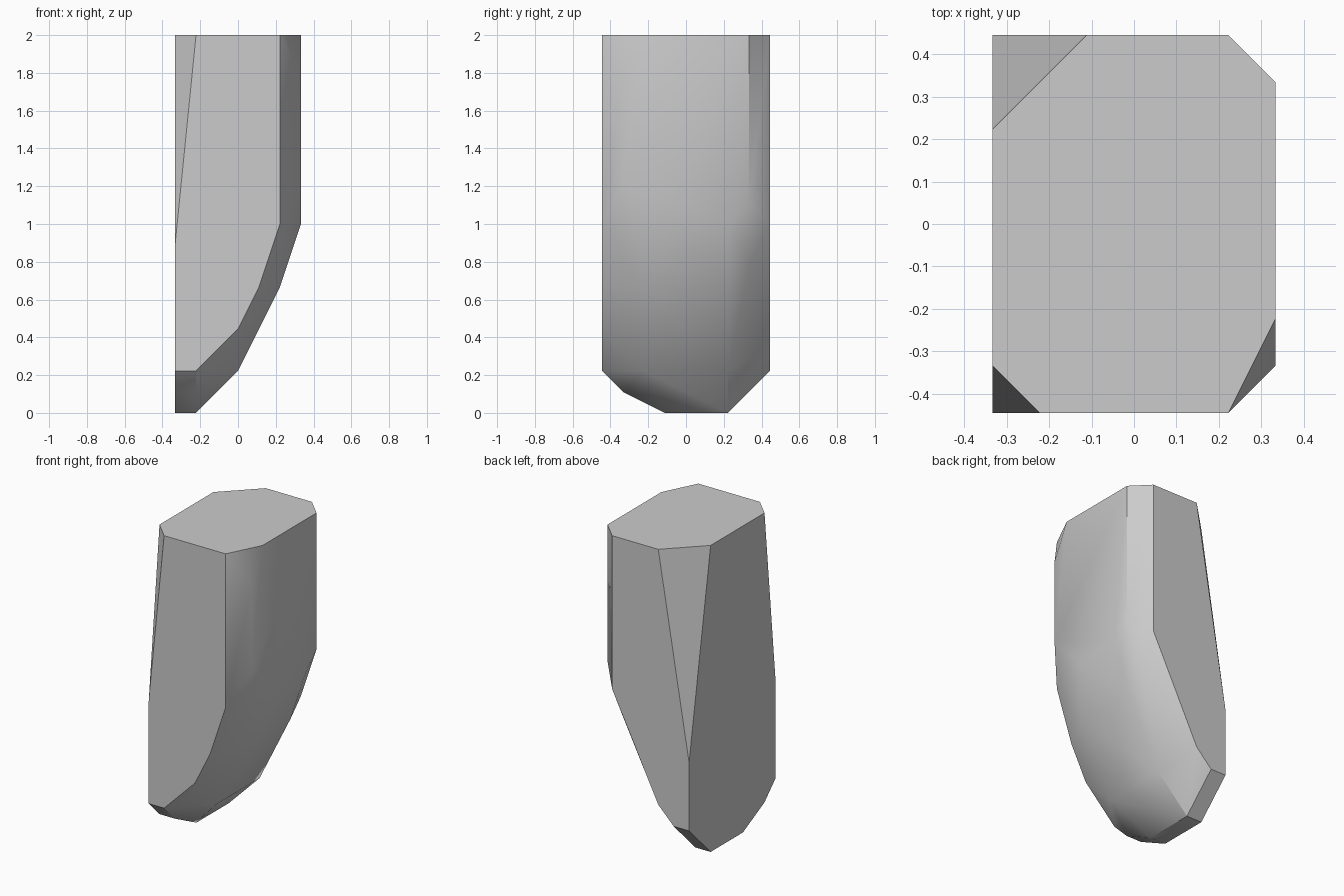
import bpy
import bmesh
import math

cube = bpy.data.objects.get("Cube")
if cube:
    bpy.data.objects.remove(cube, do_unlink=True)

UNIT = 1 / 9  # modelling grid: the block is 6 x 8 x 18 units

# Flat faces and rims, as grid points
top_rim = [(x, y, 18) for x, y in
           [(-3, -3), (-2, -4), (2, -4), (3, -2), (3, 3), (2, 4), (-1, 4), (-3, 2)]]
front_rim = [(x, -4, z) for x, z in
             [(-3, 8), (-3, 2), (-2, 2), (0, 4), (1, 6), (2, 9)]]
back_rim = [(x, 4, z) for x, z in
            [(-3, 6), (-3, 2), (-2, 2), (-1, 3), (2, 9)]]
# Underside strip, swept across the narrow foot
foot = [(x, y, z) for x in (-3, -2)
        for y, z in [(-3, 1), (-1, 0), (2, 0)]]
# Curved belly: upper corners, then the row pairs running down to the foot
shoulders = [(3, -3, 16), (3, -3, 11), (3, 3, 10), (2, 3, 7)]
belly = [(x, y, z) for x, z, front in [(3, 9, -1), (2, 6, -2), (0, 2, -2)]
         for y in (front, 2)]

# Wrap one faceted skin around the rims
bm = bmesh.new()
for p in top_rim + front_rim + back_rim + foot + shoulders + belly:
    bm.verts.new([c * UNIT for c in p])
for v in bm.verts:
    v.co.z = max(v.co.z, 0)
bmesh.ops.convex_hull(bm, input=bm.verts[:])
bmesh.ops.delete(bm, geom=[v for v in bm.verts if not v.link_faces], context='VERTS')
bmesh.ops.dissolve_limit(bm, angle_limit=math.radians(0.5),
                         verts=bm.verts[:], edges=bm.edges[:])
bmesh.ops.recalc_face_normals(bm, faces=bm.faces[:])

# Soft belly, crisp rims
for f in bm.faces:
    f.smooth = True
for e in bm.edges:
    e.smooth = e.calc_face_angle(0) < math.radians(35)

mesh = bpy.data.meshes.new("curved_block")
bm.to_mesh(mesh)
bm.free()
block = bpy.data.objects.new("curved_block", mesh)
bpy.context.collection.objects.link(block)

# Plain grey
grey = bpy.data.materials.new("plain_grey")
grey.use_nodes = True
colour = (0.6, 0.6, 0.6, 1)
grey.diffuse_color = colour
grey.node_tree.nodes["Principled BSDF"].inputs["Base Color"].default_value = colour
mesh.materials.append(grey)
